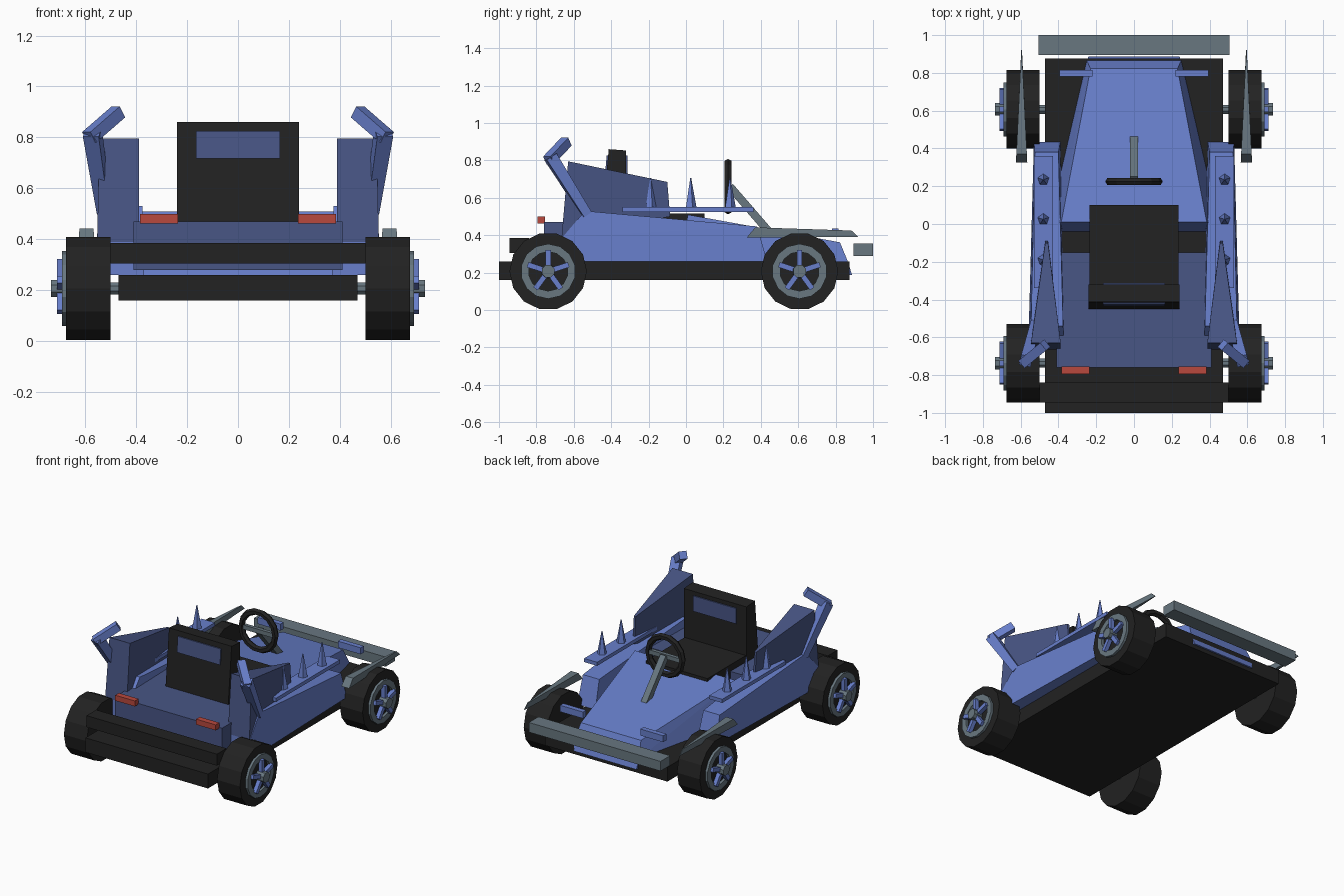
import bpy, bmesh, math
from mathutils import Vector, Matrix

if "Cube" in bpy.data.objects:
    bpy.data.objects.remove(bpy.data.objects["Cube"])


def material(name, rgb):
    m = bpy.data.materials.new(name)
    m.diffuse_color = (*rgb, 1)
    m.use_nodes = True
    m.node_tree.nodes["Principled BSDF"].inputs["Base Color"].default_value = m.diffuse_color
    return m


BLUE = material("light blue", (0.138, 0.212, 0.60))
NAVY = material("dark blue", (0.065, 0.092, 0.235))
BLACK = material("black", (0.016, 0.016, 0.016))
GRAY = material("gray", (0.138, 0.184, 0.216))
RED = material("red", (0.48, 0.065, 0.048))


def finish(name, bm, mat, mirror=False):
    bmesh.ops.recalc_face_normals(bm, faces=bm.faces)
    me = bpy.data.meshes.new(name)
    bm.to_mesh(me)
    bm.free()
    me.materials.append(mat)
    ob = bpy.data.objects.new(name, me)
    bpy.context.collection.objects.link(ob)
    if mirror:
        ob.modifiers.new("mirror", 'MIRROR')
    return ob


def hull(name, pts, mat, mirror=False):
    """Convex solid around a few corner points."""
    bm = bmesh.new()
    for p in pts:
        bm.verts.new(p)
    bmesh.ops.convex_hull(bm, input=bm.verts)
    bmesh.ops.dissolve_limit(bm, angle_limit=0.01, verts=bm.verts, edges=bm.edges)
    return finish(name, bm, mat, mirror)


def box(name, x, y, z, mat, mirror=False):
    return hull(name, [(a, b, c) for a in x for b in y for c in z], mat, mirror)


def bands(name, rows, mat, mirror=False):
    """Solid from rows of (x0, x1, y, z) crosswise edges."""
    return hull(name, [(x, r[2], r[3]) for r in rows for x in r[:2]], mat, mirror)


def bar(name, p, q, w0, w1, mat, mirror=False, sides=4):
    """Straight tapered bar from p to q; w0 and w1 are end radii."""
    p, q = Vector(p), Vector(q)
    bm = bmesh.new()
    rot = (q - p).to_track_quat('Z', 'Y').to_matrix().to_4x4()
    twist = Matrix.Rotation(math.pi / sides, 4, 'Z')
    bmesh.ops.create_cone(bm, cap_ends=True, segments=sides, radius1=w0, radius2=w1,
                          depth=(q - p).length,
                          matrix=Matrix.Translation((p + q) / 2) @ rot @ twist)
    return finish(name, bm, mat, mirror)


def ring(name, x0, x1, y, z, r0, r1, n, mat):
    """Flat ring around the x axis, mirrored to the other side."""
    bm = bmesh.new()
    loops = []
    for x, r in ((x0, r0), (x0, r1), (x1, r1), (x1, r0)):
        loops.append([bm.verts.new((x, y + r * math.sin(2 * math.pi * i / n),
                                    z + r * math.cos(2 * math.pi * i / n))) for i in range(n)])
    for k in range(4):
        a, b = loops[k], loops[(k + 1) % 4]
        for i in range(n):
            j = (i + 1) % n
            bm.faces.new((a[i], a[j], b[j], b[i]))
    return finish(name, bm, mat, True)


# Chassis and bumpers
box("chassis_floor", (-.47, .47), (-1, .875), (.16, .26), BLACK)
box("rear_bumper", (-.5, .5), (-.945, -.84), (.305, .385), BLACK)
box("front_bumper", (-.505, .505), (.895, 1), (.29, .357), GRAY)

# Hood: top narrows to the nose, sides slope outward
bands("hood", [(-.385, .385, .01, .51), (-.46, .46, -.04, .26), (-.23, .23, .823, .362),
               (-.25, .25, .865, .26), (-.24, .24, .888, .187)], BLUE)
box("nose_bar", (.22, .395), (.78, .815), (.39, .435), BLUE, True)

# Rear body with tail lights
box("rear_body", (-.41, .41), (-.76, -.15), (.28, .47), NAVY)
box("tail_light", (.235, .385), (-.795, -.755), (.462, .5), RED, True)

# Side pods
bands("side_pod", [(.375, .545, -.54, .53), (.37, .555, -.66, .39), (.37, .56, -.66, .26),
                   (.40, .525, .38, .447), (.39, .53, .435, .26)], BLUE, True)

# Rear fins, wide at the back and thin at the front
bands("rear_fin", [(.388, .545, -.63, .795), (.388, .553, -.665, .39),
                   (.455, .47, -.1, .685), (.455, .47, -.085, .5)], NAVY, True)

# Bent arms beside the fins
bar("lower_arm", (.525, -.53, .51), (.572, -.725, .82), .035, .045, BLUE, True)
bar("upper_arm", (.585, -.735, .80), (.47, -.64, .90), .036, .036, BLUE, True)

# Rails with spikes
box("side_rail", (.43, .53), (-.34, .36), (.525, .55), BLUE, True)
for i, y in enumerate((-.19, .025, .235)):
    bar(f"spike_{i}", (.48, y, .545), (.48, y, .705), .032, .003, BLUE, True, 5)

# Blades over the front wheels
bands("front_blade", [(.565, .625, .325, .388), (.567, .623, .37, .442),
                      (.592, .598, .885, .425), (.593, .597, .922, .39)], GRAY, True)

# Seat
box("seat_cushion", (-.235, .235), (-.34, .1), (.4, .515), BLACK)
bands("seat_back", [(-.24, .24, -.45, .47), (-.24, .24, -.32, .47),
                    (-.24, .24, -.413, .86), (-.24, .24, -.32, .853)], BLACK)
bands("seat_panel", [(-.165, .165, -.434, .718), (-.165, .165, -.312, .718),
                     (-.165, .165, -.424, .825), (-.165, .165, -.312, .825)], NAVY)

# Steering wheel and column
bpy.ops.mesh.primitive_torus_add(major_segments=14, minor_segments=6, major_radius=.13,
                                 minor_radius=.022, location=(0, .225, .66),
                                 rotation=(math.pi / 2, 0, 0))
wheel = bpy.context.object
wheel.name = "steering_wheel"
wheel.data.materials.append(BLACK)
box("steering_crossbar", (-.125, .125), (.215, .24), (.645, .675), GRAY)
bar("steering_column", (0, .235, .66), (0, .46, .40), .03, .03, GRAY)

# Wheels with rims, five spokes and hubs
Z = .207
for end, y in (("front", .607), ("rear", -.737)):
    bar(f"{end}_axle", (-.7, y, Z), (.7, y, Z), .026, .026, GRAY, False, 8)
    bar(f"{end}_tire", (.5, y, Z), (.675, y, Z), .207, .207, BLACK, True, 14)
    ring(f"{end}_rim", .67, .692, y, Z, .105, .147, 14, GRAY)
    bar(f"{end}_hub", (.67, y, Z), (.735, y, Z), .038, .036, GRAY, True, 8)
    for i in range(5):
        a = 2 * math.pi * i / 5
        d = Vector((0, math.sin(a), math.cos(a)))
        c = Vector((.697, y, Z))
        bar(f"{end}_spoke_{i}", c + d * .025, c + d * .115, .02, .02, BLUE, True)
